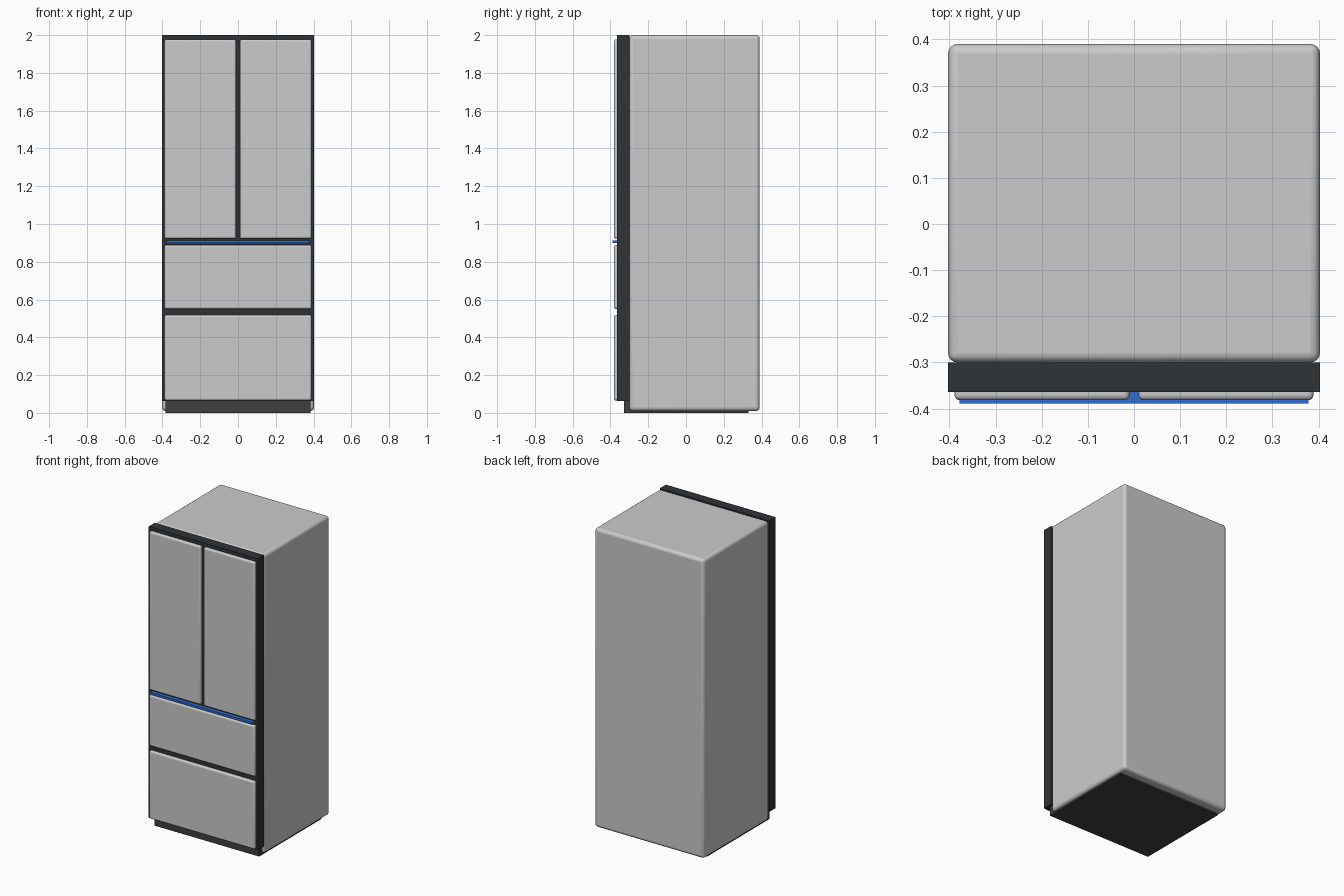
import bpy

if "Cube" in bpy.data.objects:
    bpy.data.objects.remove(bpy.data.objects["Cube"])


def material(name, color):
    m = bpy.data.materials.new(name)
    m.diffuse_color = (*color, 1)
    m.use_nodes = True
    m.node_tree.nodes["Principled BSDF"].inputs["Base Color"].default_value = m.diffuse_color
    return m


DARK = material("dark_trim", (0.03, 0.033, 0.039))
BASE = material("dark_base", (0.05, 0.05, 0.053))
BLUE = material("blue_light", (0.03, 0.15, 0.65))


def box(name, x, y, z, mat=None, bevel=0.0, segments=4):
    """Box from (min, max) ranges on each axis, optionally rounded."""
    bpy.ops.mesh.primitive_cube_add(size=1, location=[(a + b) / 2 for a, b in (x, y, z)])
    o = bpy.context.object
    o.name = name
    o.scale = [b - a for a, b in (x, y, z)]
    bpy.ops.object.transform_apply(location=False, rotation=False, scale=True)
    if mat:
        o.data.materials.append(mat)
    if bevel:
        b = o.modifiers.new("rounding", 'BEVEL')
        b.width = bevel
        b.segments = segments
        bpy.ops.object.shade_smooth_by_angle()
    return o


# Main cabinet and the plinth under it
box("cabinet", (-0.403, 0.403), (-0.30, 0.39), (0.01, 2.0), bevel=0.02)
box("plinth", (-0.385, 0.385), (-0.328, 0.33), (0.0, 0.062), BASE)

# Dark front frame behind the doors
box("front_frame", (-0.403, 0.403), (-0.364, -0.30), (0.062, 2.0), DARK)

# Two upper doors
for side, x in (("left", (-0.389, -0.01)), ("right", (0.01, 0.389))):
    box(f"{side}_door", x, (-0.382, -0.345), (0.922, 1.977), bevel=0.011)

# Two drawers
for name, z in (("upper", (0.55, 0.889)), ("lower", (0.066, 0.518))):
    box(f"{name}_drawer", (-0.389, 0.389), (-0.382, -0.345), z, bevel=0.011)

# Thin light strip between doors and drawers
box("light_strip", (-0.378, 0.378), (-0.389, -0.355), (0.899, 0.913), BLUE)
